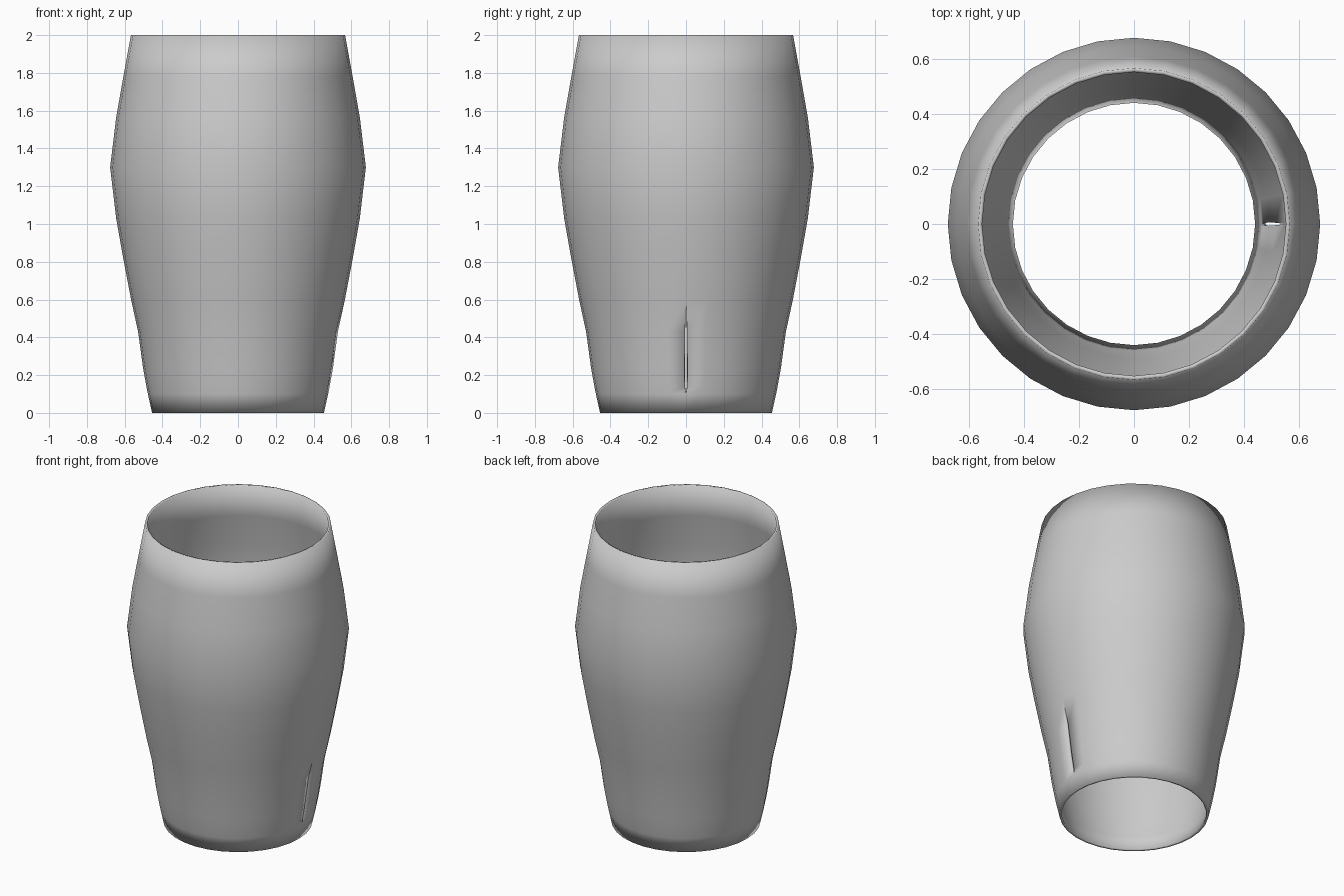
import bpy, bmesh
from math import sin, cos, tau

if "Cube" in bpy.data.objects:
    bpy.data.objects.remove(bpy.data.objects["Cube"], do_unlink=True)

SIDES = 32
# Profile of the sleeve: radius, height, half width of the slit
PROFILE = [(0.455, 0, 0), (0.477, 0.1, 0), (0.485, 0.14, 0.007),
           (0.503, 0.24, 0.008), (0.529, 0.43, 0.006), (0.566, 0.6, 0),
           (0.608, 0.82, 0), (0.645, 1.03, 0), (0.677, 1.3, 0),
           (0.645, 1.565, 0), (0.607, 1.78, 0), (0.567, 2, 0)]

grey = bpy.data.materials.new("plain_grey")
grey.use_nodes = True
colour = (0.6, 0.6, 0.6, 1)
grey.diffuse_color = colour
grey.node_tree.nodes["Principled BSDF"].inputs["Base Color"].default_value = colour

# Rings whose two end columns part along the slit on the +x side
bm = bmesh.new()
rings = []
for radius, height, gap in PROFILE:
    ring = []
    for i in range(SIDES + 1):
        a = tau * i / SIDES
        shift = gap if i == 0 else -gap if i == SIDES else 0
        ring.append(bm.verts.new((radius * cos(a), radius * sin(a) + shift, height)))
    rings.append(ring)
for low, high in zip(rings, rings[1:]):
    for i in range(SIDES):
        bm.faces.new((low[i], low[i + 1], high[i + 1], high[i]))
bmesh.ops.remove_doubles(bm, verts=bm.verts, dist=0.0005)
mesh = bpy.data.meshes.new("sleeve")
bm.to_mesh(mesh)
bm.free()
mesh.materials.append(grey)
sleeve = bpy.data.objects.new("sleeve", mesh)
bpy.context.collection.objects.link(sleeve)

# Thin wall, with soft shading that rolls over the rims
wall = sleeve.modifiers.new("wall", "SOLIDIFY")
wall.thickness = 0.015
wall.offset = -1
for face in mesh.polygons:
    face.use_smooth = True
